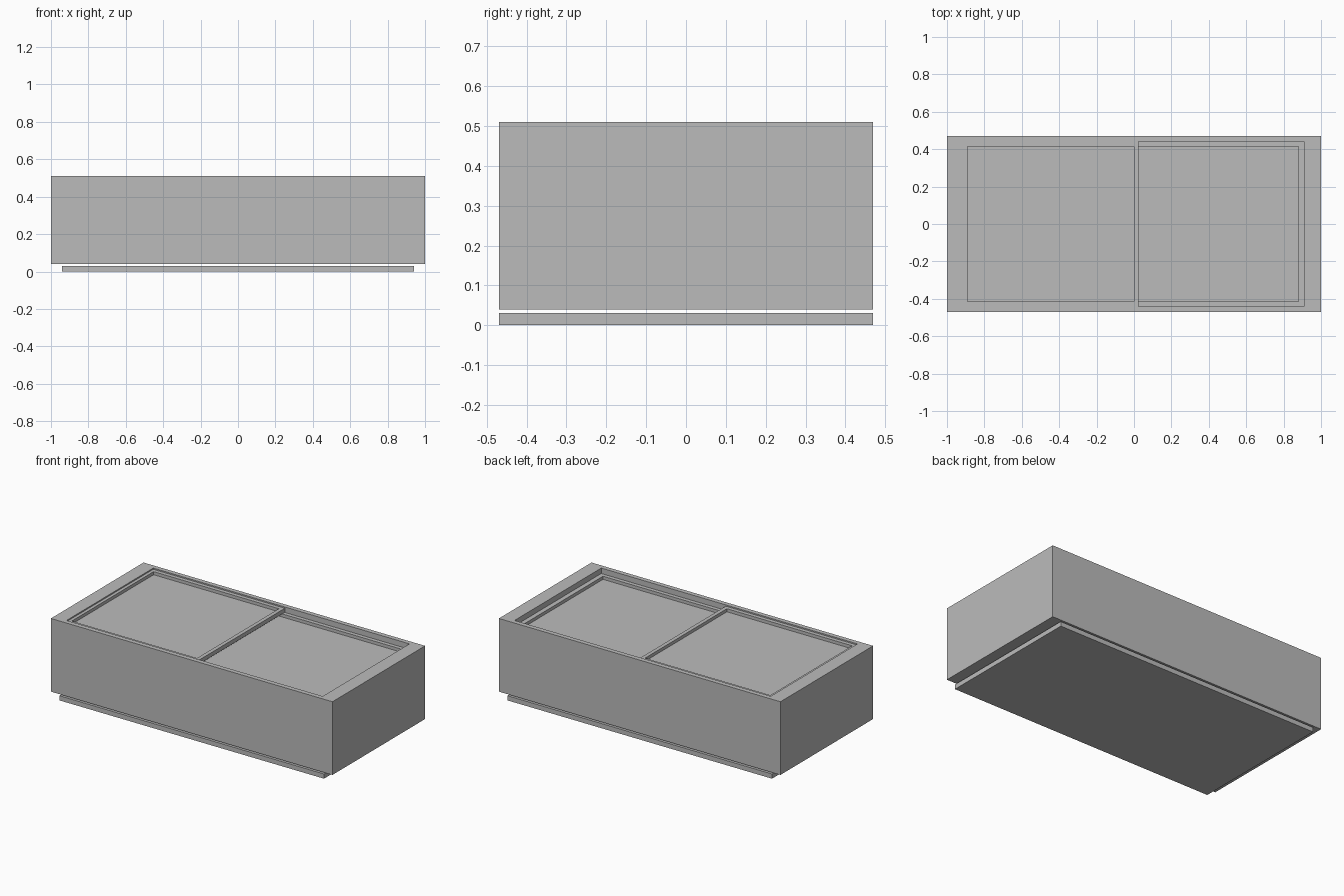
import bpy
import bmesh

old = bpy.data.objects.get("Cube")
if old:
    bpy.data.objects.remove(old, do_unlink=True)

grey = bpy.data.materials.new("plain_grey")
grey.use_nodes = True
grey.diffuse_color = (0.5, 0.5, 0.5, 1)
grey.node_tree.nodes["Principled BSDF"].inputs["Base Color"].default_value = (0.5, 0.5, 0.5, 1)


def loft(name, loops, closed=False):
    """Bridge rectangles (x0, x1, half_depth, z); cap the ends or join them in a ring."""
    bm = bmesh.new()
    rings = [[bm.verts.new(p) for p in ((x0, -h, z), (x1, -h, z), (x1, h, z), (x0, h, z))]
             for x0, x1, h, z in loops]
    pairs = list(zip(rings, rings[1:]))
    if closed:
        pairs.append((rings[-1], rings[0]))
    else:
        bm.faces.new(rings[0])
        bm.faces.new(rings[-1])
    for a, b in pairs:
        for i in range(4):
            j = (i + 1) % 4
            bm.faces.new((a[i], a[j], b[j], b[i]))
    bmesh.ops.recalc_face_normals(bm, faces=bm.faces)
    mesh = bpy.data.meshes.new(name)
    bm.to_mesh(mesh)
    bm.free()
    mesh.materials.append(grey)
    obj = bpy.data.objects.new(name, mesh)
    bpy.context.collection.objects.link(obj)
    return obj


def box(name, x0, x1, half_depth, z0, z1):
    return loft(name, [(x0, x1, half_depth, z0), (x0, x1, half_depth, z1)])


def sliding_lid(side, x0, x1, left_rail, right_rail, top):
    """Thin rail frame around a sunken flat pane."""
    bottom = top - 0.026
    a, b = x0 + left_rail, x1 - right_rail
    loft(side + "_lid_frame", [(x0, x1, 0.44, bottom), (x0, x1, 0.44, top),
                               (a, b, 0.415, top), (a, b, 0.415, bottom)], closed=True)
    box(side + "_lid_pane", a, b, 0.415, bottom, top - 0.02)


# Base plinth, standing clear of the cabinet
box("base_plinth", -0.94, 0.94, 0.47, 0, 0.03)

# Open-topped cabinet
loft("cabinet", [(-1, 1, 0.47, 0.04), (-1, 1, 0.47, 0.51),
                 (-0.91, 0.91, 0.44, 0.51), (-0.91, 0.91, 0.44, 0.13)])

# Two overlapping lids, the +x one running underneath
sliding_lid("right_side", -0.91, 0.025, 0.02, 0.025, 0.502)
sliding_lid("left_side", -0.025, 0.91, 0.025, 0.03, 0.475)
